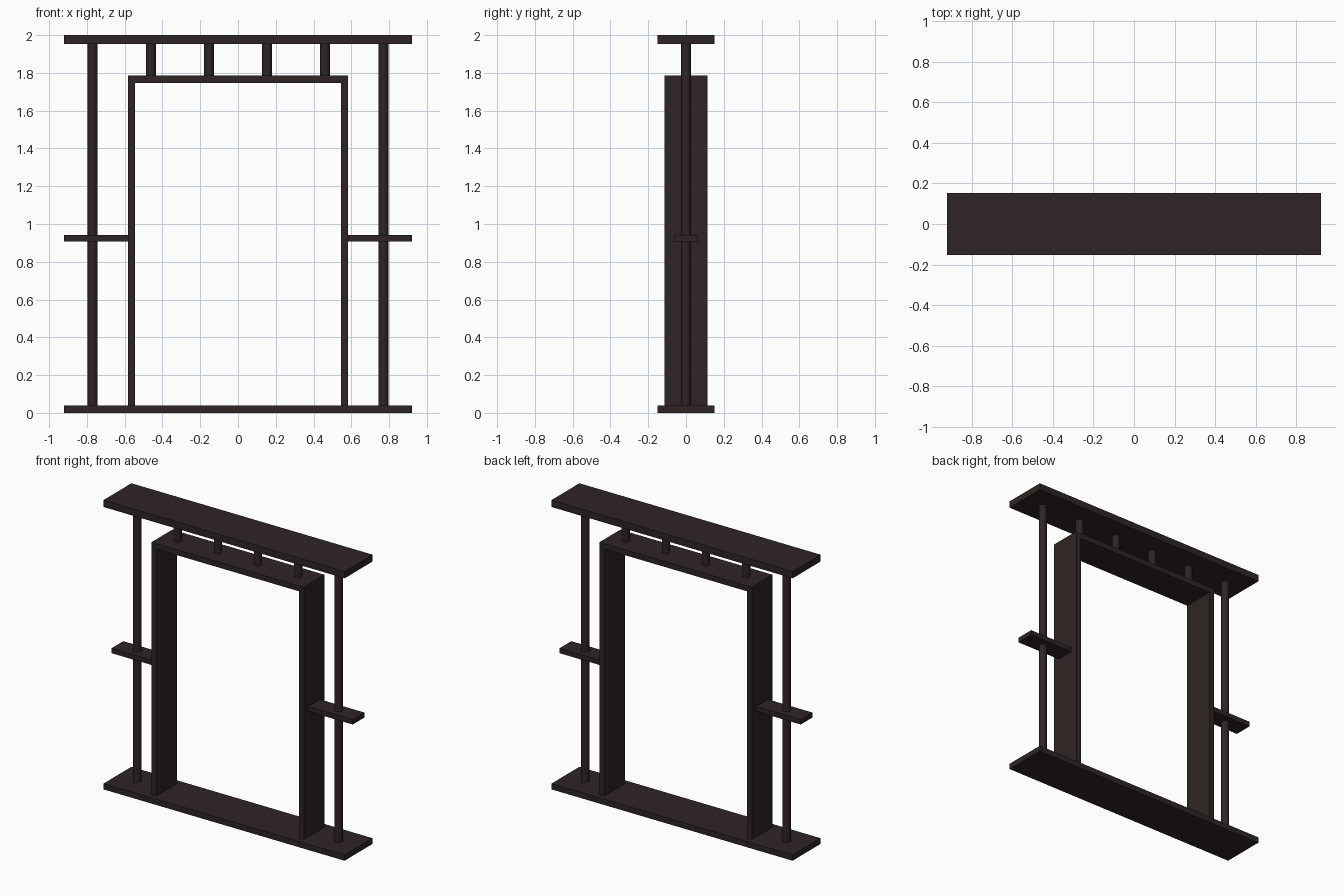
import bpy

if "Cube" in bpy.data.objects:
    bpy.data.objects.remove(bpy.data.objects["Cube"])

wood = bpy.data.materials.new("dark_brown_wood")
wood.diffuse_color = (0.028, 0.018, 0.018, 1)
wood.use_nodes = True
wood.node_tree.nodes["Principled BSDF"].inputs["Base Color"].default_value = wood.diffuse_color


def box(name, x0, x1, half_depth, z0, z1):
    bpy.ops.mesh.primitive_cube_add(size=1, location=((x0 + x1) / 2, 0, (z0 + z1) / 2))
    o = bpy.context.object
    o.name = name
    o.scale = (x1 - x0, 2 * half_depth, z1 - z0)
    bpy.ops.object.transform_apply(location=False, rotation=False, scale=True)
    o.data.materials.append(wood)


def post(name, x, z0, z1, radius=0.026):
    bpy.ops.mesh.primitive_cylinder_add(vertices=24, radius=radius, depth=z1 - z0,
                                        location=(x, 0, (z0 + z1) / 2))
    o = bpy.context.object
    o.name = name
    o.data.materials.append(wood)
    bpy.ops.object.shade_smooth_by_angle()


# Base and top planks
box("base_plank", -0.922, 0.922, 0.152, 0, 0.04)
box("top_plank", -0.922, 0.922, 0.152, 1.952, 2.0)

# Inner door frame header
box("frame_header", -0.582, 0.582, 0.113, 1.747, 1.785)

# Frame jambs, round outer posts and side shelves on both sides
for side, s in (("left", -1), ("right", 1)):
    box(side + "_jamb", *sorted((s * 0.544, s * 0.582)), 0.113, 0.04, 1.747)
    post(side + "_outer_post", s * 0.77, 0.04, 1.952)
    box(side + "_shelf", *sorted((s * 0.582, s * 0.922)), 0.064, 0.908, 0.942)

# Short posts between header and top plank
for i in range(4):
    post(f"short_post_{i + 1}", -0.46 + i * 0.3067, 1.785, 1.952)
